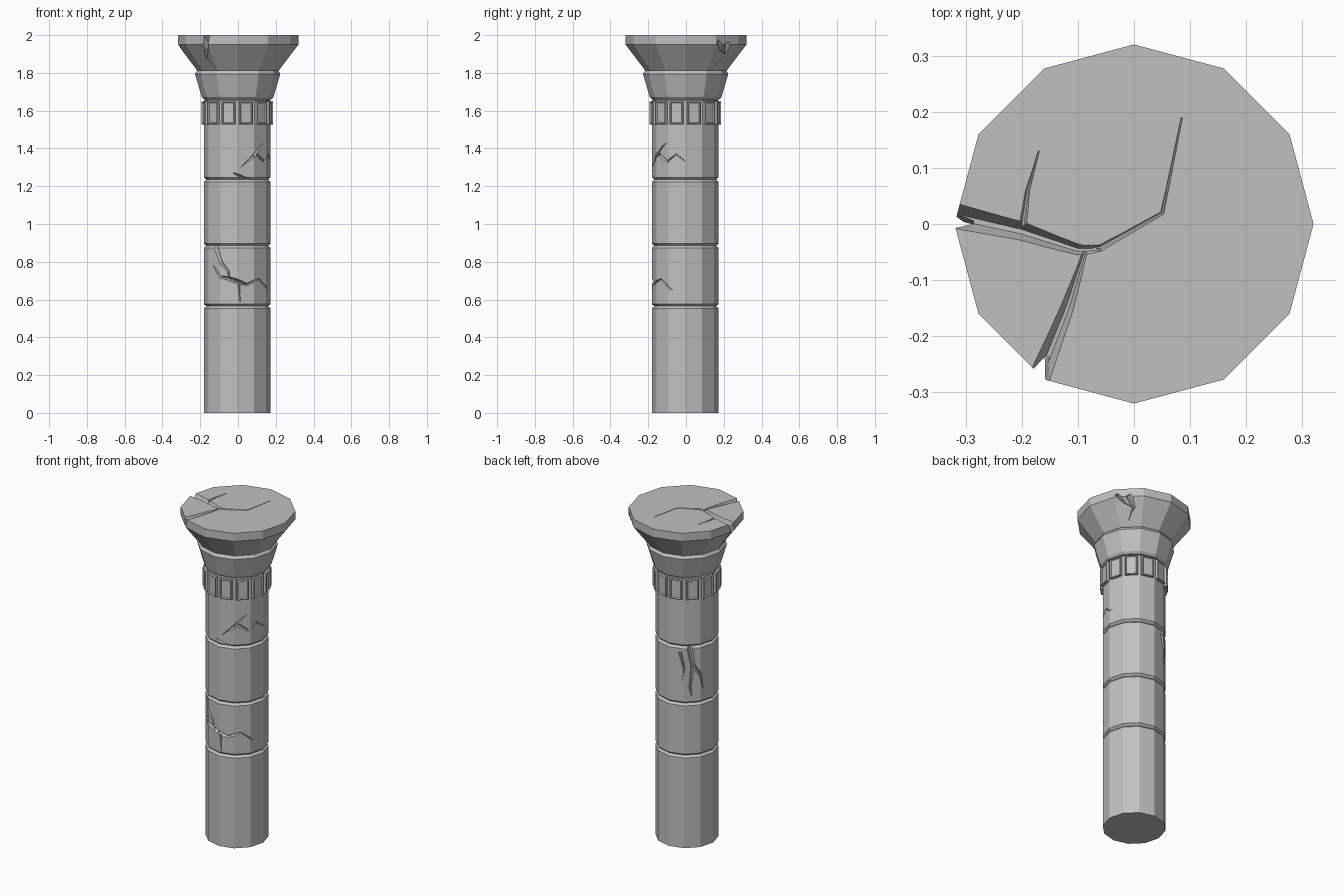
import bpy
import bmesh
from math import sin, cos, pi, radians
from mathutils import Vector, Matrix

SIDES = 12
R = 0.177
OFF = Vector((-0.004, -0.004, 0))

if "Cube" in bpy.data.objects:
    bpy.data.objects.remove(bpy.data.objects["Cube"])

stone = bpy.data.materials.new("grey_stone")
stone.use_nodes = True
stone.diffuse_color = (0.53, 0.53, 0.53, 1)
stone.node_tree.nodes["Principled BSDF"].inputs["Base Color"].default_value = (0.53, 0.53, 0.53, 1)


def add_object(name, bm):
    bmesh.ops.recalc_face_normals(bm, faces=bm.faces)
    mesh = bpy.data.meshes.new(name)
    bm.to_mesh(mesh)
    bm.free()
    mesh.materials.append(stone)
    obj = bpy.data.objects.new(name, mesh)
    bpy.context.collection.objects.link(obj)
    return obj


def lathe(name, profile, offset=OFF):
    """Twelve-sided solid from (radius, height) pairs."""
    bm = bmesh.new()
    rings = [[bm.verts.new(Vector((r * cos(2 * pi * i / SIDES), r * sin(2 * pi * i / SIDES), z)) + offset)
              for i in range(SIDES)] for r, z in profile]
    for low, high in zip(rings, rings[1:]):
        for i in range(SIDES):
            j = (i + 1) % SIDES
            bm.faces.new((low[i], low[j], high[j], high[i]))
    bm.faces.new(rings[0][::-1])
    bm.faces.new(rings[-1])
    return add_object(name, bm)


def drum(name, z0, z1, foot=True, head=True):
    """Shaft section with chamfered ends."""
    profile = [(R - 0.013, z0), (R, z0 + 0.012)] if foot else [(R, z0)]
    profile += [(R, z1 - 0.012), (R - 0.013, z1)] if head else [(R, z1)]
    return lathe(name, profile)


def carve(target, path, width, depth):
    """Cut a tapering V groove along (point, outward direction) pairs."""
    bm = bmesh.new()
    sections = []
    last = len(path) - 1
    for i, (p, n) in enumerate(path):
        along = path[min(i + 1, last)][0] - path[max(i - 1, 0)][0]
        side = n.cross(along).normalized()
        k = 1 - 0.75 * i / last
        w, d = width * k, depth * k
        sections.append([bm.verts.new(q) for q in (
            p + side * w + n * 0.015, p - side * w + n * 0.015,
            p - side * w * 0.25 - n * d, p + side * w * 0.1 - n * d)])
    for a, b in zip(sections, sections[1:]):
        for i in range(4):
            j = (i + 1) % 4
            bm.faces.new((a[i], a[j], b[j], b[i]))
    bm.faces.new(sections[0][::-1])
    bm.faces.new(sections[-1])
    cutter = add_object("crack_cutter", bm)
    cutter.hide_render = True
    mod = target.modifiers.new("crack", "BOOLEAN")
    mod.operation, mod.solver, mod.object = "DIFFERENCE", "EXACT", cutter
    bpy.context.view_layer.objects.active = target
    bpy.ops.object.modifier_apply(modifier=mod.name)
    bpy.data.objects.remove(cutter)


def side_crack(target, radius, points, width=0.014, depth=0.014):
    """Groove on the flank, given as (degrees, height)."""
    path = []
    for deg, z in points:
        a = radians(deg)
        local = (a + pi / SIDES) % (2 * pi / SIDES) - pi / SIDES
        r = radius(z) * cos(pi / SIDES) / cos(pi / SIDES - abs(local))
        n = Vector((cos(a), sin(a), 0))
        path.append((n * r + Vector((0, 0, z)), n))
    carve(target, path, width, depth)


def top_crack(target, points, width, depth):
    """Groove across the flat top, given as (x, y)."""
    carve(target, [(Vector((x, y, 2)), Vector((0, 0, 1))) for x, y in points], width, depth)


# Shaft sections
drum("base_shaft", 0, 0.565, foot=False)
lower = drum("lower_drum", 0.565, 0.885)
middle = drum("middle_drum", 0.885, 1.235)
upper = drum("upper_drum", 1.235, 1.665)

# Flared neck and capital
lathe("neck", [(0.178, 1.66), (0.19, 1.672), (0.226, 1.795), (0.215, 1.812)], OFF * 0.5)
capital = lathe("capital", [(0.2, 1.805), (0.218, 1.815), (0.32, 1.95), (0.32, 2)], Vector())

# Frieze of framed panels, one per side
for k in range(SIDES):
    bm = bmesh.new()
    bmesh.ops.create_cube(bm, size=1)
    bmesh.ops.scale(bm, vec=(0.03, 0.073, 0.122), verts=bm.verts)
    bm.normal_update()
    front = [f for f in bm.faces if f.normal.x > 0.9]
    bmesh.ops.inset_region(bm, faces=front, thickness=0.007, depth=0.003)
    bmesh.ops.inset_region(bm, faces=front, thickness=0.006, depth=-0.007)
    turn = Matrix.Rotation(2 * pi * (k + 0.5) / SIDES, 4, "Z")
    place = Matrix.Translation(OFF + Vector((0, 0, 1.588)))
    bmesh.ops.transform(bm, verts=bm.verts,
                        matrix=place @ turn @ Matrix.Translation((R * cos(pi / SIDES) - 0.001, 0, 0)))
    add_object("frieze_panel", bm)


# Cracks in the shaft
def shaft_radius(z):
    return R


side_crack(lower, shaft_radius, [(226, 0.895), (240, 0.8), (253, 0.75), (256, 0.7)], 0.016, 0.018)
side_crack(lower, shaft_radius, [(256, 0.71), (285, 0.68), (310, 0.71), (335, 0.65)])
side_crack(lower, shaft_radius, [(256, 0.71), (238, 0.72), (222, 0.78)])
side_crack(lower, shaft_radius, [(272, 0.69), (274, 0.58)], 0.01, 0.01)
side_crack(upper, shaft_radius, [(298, 1.36), (313, 1.41), (322, 1.43)])
side_crack(upper, shaft_radius, [(298, 1.36), (275, 1.3)])
side_crack(upper, shaft_radius, [(305, 1.37), (325, 1.33), (342, 1.37), (0, 1.33), (14, 1.37)])
side_crack(upper, shaft_radius, [(300, 1.225), (280, 1.245), (262, 1.27)], 0.016, 0.015)
side_crack(middle, shaft_radius, [(132, 1.245), (138, 1.12), (133, 0.98), (136, 0.93)], 0.03, 0.014)
side_crack(middle, shaft_radius, [(114, 1.2), (122, 1.1), (118, 1.02)], 0.018, 0.014)
side_crack(middle, shaft_radius, [(138, 1.12), (152, 1.06), (158, 0.97)], 0.02, 0.012)


# Cracks in the capital
def capital_radius(z):
    return min(0.32, 0.218 + (z - 1.815) * 0.755)


top_crack(capital, [(-0.34, 0.02), (-0.2, -0.012), (-0.1, -0.045), (-0.06, -0.045)], 0.03, 0.04)
top_crack(capital, [(-0.085, -0.045), (-0.06, -0.042), (0.05, 0.02), (0.085, 0.19)], 0.016, 0.012)
top_crack(capital, [(-0.18, -0.3), (-0.12, -0.15), (-0.085, -0.04)], 0.026, 0.045)
top_crack(capital, [(-0.2, -0.01), (-0.19, 0.06), (-0.17, 0.13)], 0.012, 0.015)
side_crack(capital, capital_radius, [(239, 2.01), (236, 1.93), (229, 1.87), (238, 1.82)], 0.025, 0.03)
side_crack(capital, capital_radius, [(178, 2.01), (181, 1.93), (176, 1.87)], 0.022, 0.03)
side_crack(capital, capital_radius, [(44, 1.96), (50, 1.9), (43, 1.84)], 0.028, 0.012)
side_crack(capital, capital_radius, [(32, 1.97), (40, 1.92), (48, 1.9)], 0.016, 0.012)
